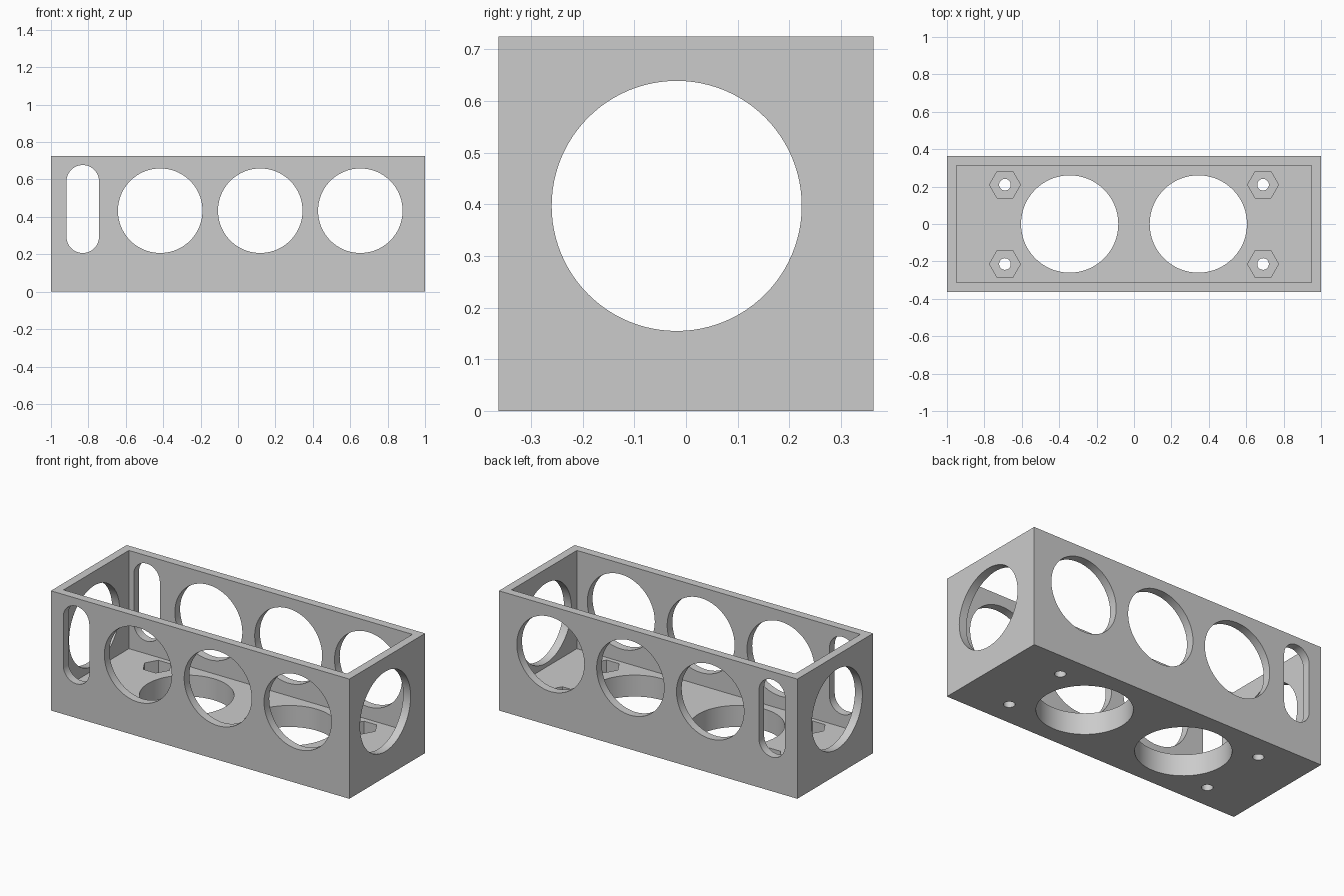
import bpy
import bmesh
from math import cos, sin, pi, radians
from mathutils import Matrix, Vector

if "Cube" in bpy.data.objects:
    bpy.data.objects.remove(bpy.data.objects["Cube"], do_unlink=True)

SIZE = Vector((2.0, 0.725, 0.725))
WALL, FLOOR = 0.05, 0.13
POCKET_DEPTH = 0.08

# Single grey plastic
grey = bpy.data.materials.new("light_grey")
grey.use_nodes = True
colour = (0.6, 0.6, 0.6, 1)
grey.diffuse_color = colour
grey.node_tree.nodes["Principled BSDF"].inputs["Base Color"].default_value = colour


def finish(name, bm):
    bmesh.ops.recalc_face_normals(bm, faces=bm.faces)
    mesh = bpy.data.meshes.new(name)
    bm.to_mesh(mesh)
    bm.free()
    mesh.materials.append(grey)
    obj = bpy.data.objects.new(name, mesh)
    bpy.context.collection.objects.link(obj)
    return obj


def block(name, size, centre):
    bm = bmesh.new()
    bmesh.ops.create_cube(bm, size=1)
    bmesh.ops.scale(bm, vec=size, verts=bm.verts)
    bmesh.ops.translate(bm, vec=centre, verts=bm.verts)
    return finish(name, bm)


# Round, hexagonal or (with stretch) slot-shaped prism along an axis
def prism(name, centre, radius, length, axis="Z", sides=96, stretch=0):
    turn = {"X": Matrix.Rotation(pi / 2, 4, "Y"),
            "Y": Matrix.Rotation(pi / 2, 4, "X"),
            "Z": Matrix.Identity(4)}[axis]
    half = sides // 2
    points = []
    if stretch:
        for side in (0, 1):
            shift = stretch / 2 * (1 - 2 * side)
            for i in range(half + 1):
                a = pi * side + pi * i / half
                points.append((radius * cos(a), radius * sin(a) + shift))
    else:
        points = [(radius * cos(2 * pi * i / sides), radius * sin(2 * pi * i / sides))
                  for i in range(sides)]
    bm = bmesh.new()
    base = bm.faces.new([bm.verts.new((x, y, -length / 2)) for x, y in points])
    top = bmesh.ops.extrude_face_region(bm, geom=[base])
    moved = [v for v in top["geom"] if isinstance(v, bmesh.types.BMVert)]
    bmesh.ops.translate(bm, vec=(0, 0, length), verts=moved)
    bmesh.ops.transform(bm, matrix=Matrix.Translation(centre) @ turn, verts=bm.verts)
    return finish(name, bm)


# Outer box and the cavity that leaves walls and floor
box = block("open_box", SIZE, (0, 0, SIZE.z / 2))
inner = Vector((SIZE.x - 2 * WALL, SIZE.y - 2 * WALL, SIZE.z))
cutters = [block("cavity", inner, (0, 0, FLOOR + SIZE.z / 2))]

# Three round windows and one slot through front and back
for x in (-0.416, 0.119, 0.654):
    cutters.append(prism("side_window", (x, 0, 0.433), 0.226, 1, "Y"))
cutters.append(prism("side_slot", (-0.83, 0, 0.442), 0.087, 1, "Y", stretch=0.296))

# Round opening through both ends
cutters.append(prism("end_opening", (0, -0.018, 0.397), 0.242, 3, "X"))

# Floor openings, with screw holes and hexagonal nut pockets at the corners
for sx in (-1, 1):
    cutters.append(prism("floor_opening", (sx * 0.344, 0, FLOOR / 2), 0.26, 0.3))
    for y in (-0.214, 0.21):
        x = sx * 0.69
        cutters.append(prism("screw_hole", (x, y, FLOOR / 2), 0.031, 0.3, sides=32))
        cutters.append(prism("nut_pocket", (x, y, FLOOR), 0.083, 2 * POCKET_DEPTH, sides=6))

# Cut everything, then drop the cutters
bpy.context.view_layer.objects.active = box
for cutter in cutters:
    cutter.hide_render = True
    mod = box.modifiers.new(cutter.name, "BOOLEAN")
    mod.operation = "DIFFERENCE"
    mod.solver = "EXACT"
    mod.object = cutter
    bpy.ops.object.modifier_apply(modifier=mod.name)
for cutter in cutters:
    bpy.data.objects.remove(cutter, do_unlink=True)

bpy.ops.object.select_all(action="DESELECT")
box.select_set(True)
bpy.ops.object.shade_smooth_by_angle(angle=radians(30))
